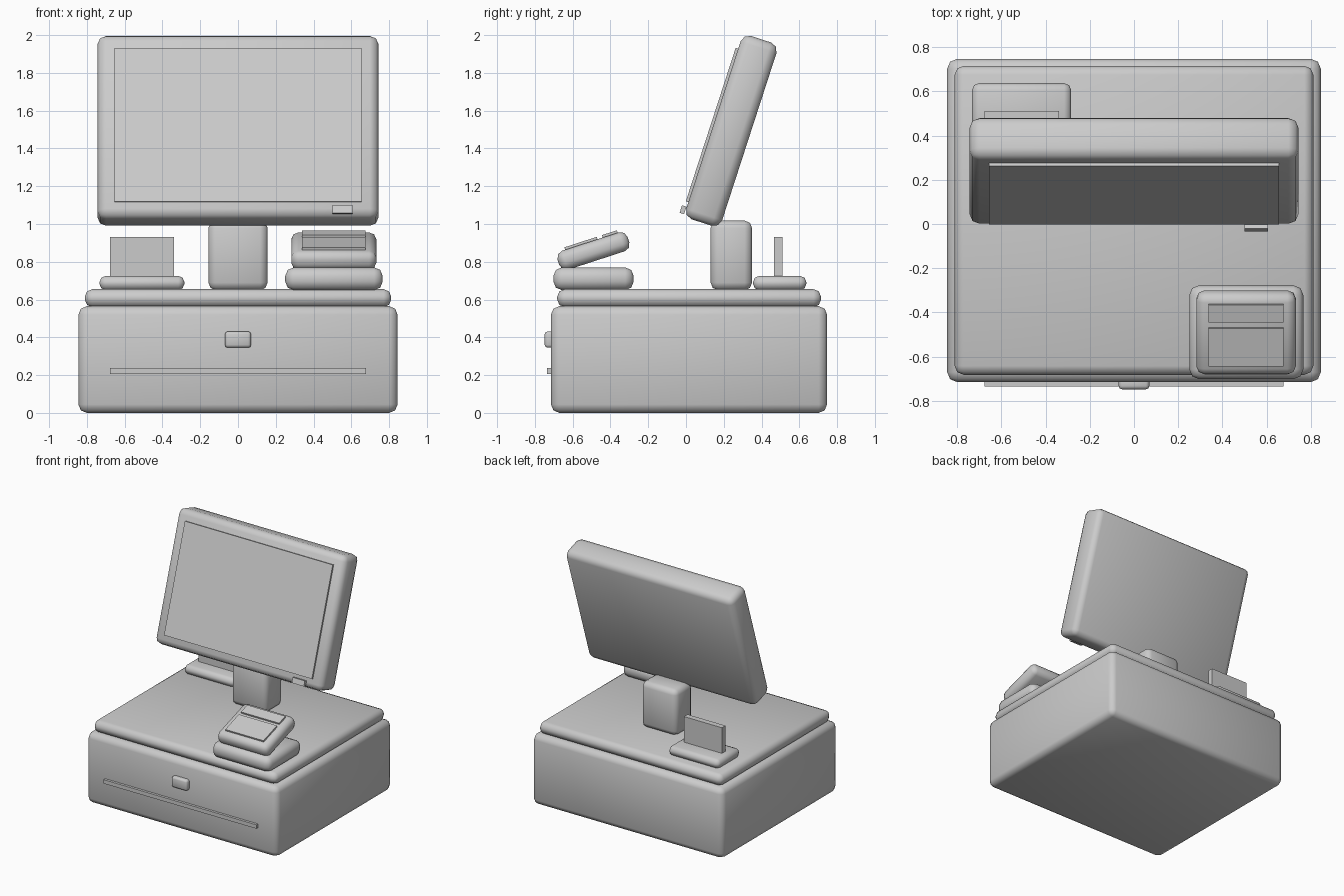
import bpy, bmesh
from math import radians
from mathutils import Matrix, Vector

if "Cube" in bpy.data.objects:
    bpy.data.objects.remove(bpy.data.objects["Cube"])


def box(name, size, frame, offset=(0, 0, 0), bevel=0.0):
    """Box of a given size, placed at an offset inside a (possibly tilted) frame."""
    bm = bmesh.new()
    bmesh.ops.create_cube(bm, size=1.0)
    bmesh.ops.scale(bm, vec=size, verts=bm.verts)
    if bevel:
        bmesh.ops.bevel(bm, geom=bm.edges[:], offset=bevel, segments=2,
                        profile=0.5, affect='EDGES', clamp_overlap=True)
    mesh = bpy.data.meshes.new(name)
    bm.to_mesh(mesh)
    bm.free()
    obj = bpy.data.objects.new(name, mesh)
    bpy.context.collection.objects.link(obj)
    obj.matrix_world = frame @ Matrix.Translation(offset)
    if bevel:
        bpy.ops.object.select_all(action='DESELECT')
        obj.select_set(True)
        bpy.context.view_layer.objects.active = obj
        bpy.ops.object.shade_smooth_by_angle(angle=radians(50))
    return obj


def span(name, x, y, z, bevel=0.0):
    """Upright box given by its limits on each axis."""
    lo, hi = Vector((x[0], y[0], z[0])), Vector((x[1], y[1], z[1]))
    return box(name, hi - lo, Matrix.Translation((lo + hi) / 2), bevel=bevel)


def tilted(centre, degrees):
    return Matrix.Translation(centre) @ Matrix.Rotation(radians(degrees), 4, 'X')


# Cash drawer with its lid, latch and slot trim
span("drawer_body", (-0.845, 0.845), (-0.715, 0.747), (0, 0.565), 0.045)
span("drawer_lid", (-0.811, 0.811), (-0.682, 0.715), (0.56, 0.655), 0.04)
span("drawer_latch", (-0.069, 0.069), (-0.748, -0.69), (0.345, 0.431), 0.015)
span("drawer_trim", (-0.677, 0.677), (-0.735, -0.70), (0.207, 0.238))

# Stand and tilted display
span("display_neck", (-0.157, 0.157), (0.13, 0.35), (0.65, 1.018), 0.04)
screen = tilted((0, 0.24, 1.493), -18)
box("display_housing", (1.487, 0.20, 1.02), screen, bevel=0.045)
box("display_panel", (1.31, 0.024, 0.855), screen, (0, -0.102, -0.002))
box("display_button", (0.107, 0.025, 0.042), screen, (0.553, -0.114, -0.476))

# Rear card stand
span("card_stand_base", (-0.733, -0.284), (0.355, 0.637), (0.65, 0.725), 0.032)
span("card_plate", (-0.677, -0.34), (0.467, 0.512), (0.69, 0.93))

# Payment terminal with tilted head and two raised pads
span("terminal_base", (0.25, 0.766), (-0.702, -0.277), (0.65, 0.77), 0.045)
head = tilted((0.507, -0.49, 0.857), 18)
box("terminal_head", (0.45, 0.39, 0.105), head, bevel=0.038)
for name, y, depth in (("terminal_keypad", -0.05, 0.18), ("terminal_display", 0.11, 0.083)):
    box(name, (0.338, depth, 0.024), head, (0, y, 0.054))
